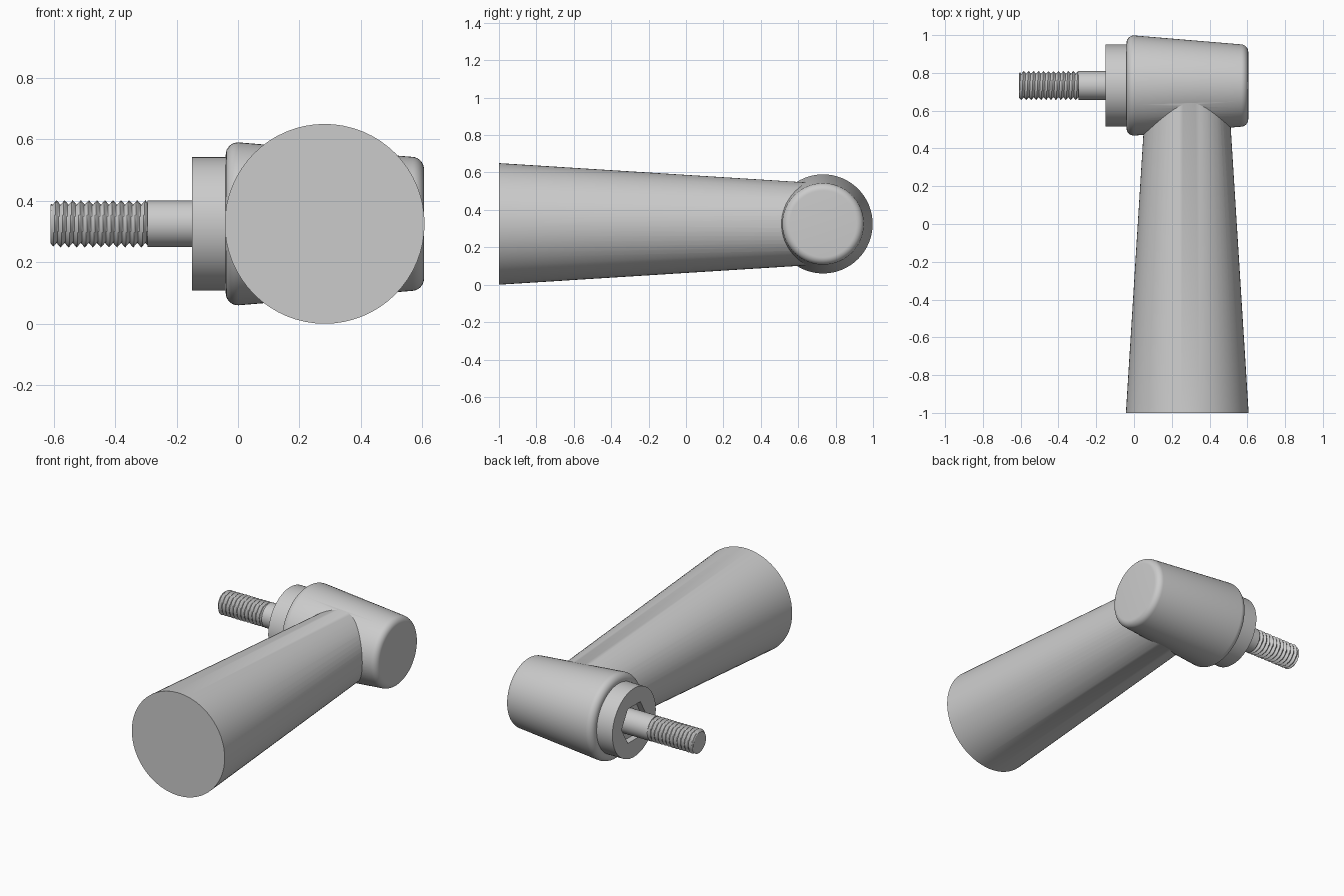
import bpy, bmesh, math
from math import pi, sin, cos

if "Cube" in bpy.data.objects:
    bpy.data.objects.remove(bpy.data.objects["Cube"])

AXIS_Y, AXIS_Z = 0.733, 0.325      # hub and stud axis, running along x


def lathe(name, profile, n=64, loc=(0, AXIS_Y, AXIS_Z), rot=0.0):
    """Spin (x, r) points around x; r may be a function of the angle."""
    bm = bmesh.new()
    rings = []
    for x, r in profile:
        ring = []
        for i in range(n):
            a = 2 * pi * i / n
            rad = r(a) if callable(r) else r
            ring.append(bm.verts.new((x, rad * cos(a), rad * sin(a))))
        rings.append(ring)
    for p, q in zip(rings, rings[1:]):
        for i in range(n):
            j = (i + 1) % n
            bm.faces.new((p[i], p[j], q[j], q[i]))
    bm.faces.new(rings[0])
    bm.faces.new(rings[-1])
    bmesh.ops.recalc_face_normals(bm, faces=bm.faces)
    mesh = bpy.data.meshes.new(name)
    bm.to_mesh(mesh)
    bm.free()
    ob = bpy.data.objects.new(name, mesh)
    ob.location = loc
    ob.rotation_euler.z = rot
    bpy.context.collection.objects.link(ob)
    return ob


def arc(cx, cr, rad, a0, a1, steps=8):
    angles = [math.radians(a0 + (a1 - a0) * i / steps) for i in range(steps + 1)]
    return [(cx + rad * cos(a), cr + rad * sin(a)) for a in angles]


def smooth(ob):
    bpy.ops.object.select_all(action='DESELECT')
    ob.select_set(True)
    bpy.context.view_layer.objects.active = ob
    bpy.ops.object.shade_smooth_by_angle(angle=math.radians(30))


# Tapered hub with rounded rims
hub = lathe("handle_body", arc(0, 0.225, 0.04, 180, 86) + arc(0.565, 0.178, 0.04, 86, 0))

# Tapered grip, merged into the hub
grip = lathe("grip", [(-1, 0.325), (0.72, 0.217)], loc=(0.282, 0, AXIS_Z), rot=pi / 2)
union = hub.modifiers.new("merge_grip", 'BOOLEAN')
union.operation = 'UNION'
union.solver = 'EXACT'
union.object = grip
bpy.context.view_layer.objects.active = hub
bpy.ops.object.modifier_apply(modifier=union.name)
bpy.data.objects.remove(grip)


# Collar with a shallow hexagonal pocket
def hexagon(a):
    return 0.125 * cos(pi / 6) / cos(a % (pi / 3) - pi / 6)


collar = lathe("collar", [(-0.035, 0.217), (-0.15, 0.217), (-0.15, hexagon), (-0.11, hexagon)], 60)

# Plain shank of the stud
shank = lathe("stud_shank", [(-0.10, 0.076), (-0.295, 0.076)], 32)

# Helical thread
START, END, TURNS, STEPS = -0.295, -0.61, 12, 8
CREST, ROOT = 0.077, 0.062


def thread_radius(turn):
    def radius(a):
        f = (turn - a / (2 * pi)) % 1.0
        r = ROOT + (CREST - ROOT) * abs(2 * f - 1)
        return min(r, ROOT + 0.04 * (TURNS - turn))   # chamfered tip
    return radius


thread = lathe("stud_thread", [(START + (END - START) * k / (TURNS * STEPS), thread_radius(k / STEPS))
                               for k in range(TURNS * STEPS + 1)], 32)

for part in (hub, collar, shank, thread):
    smooth(part)
